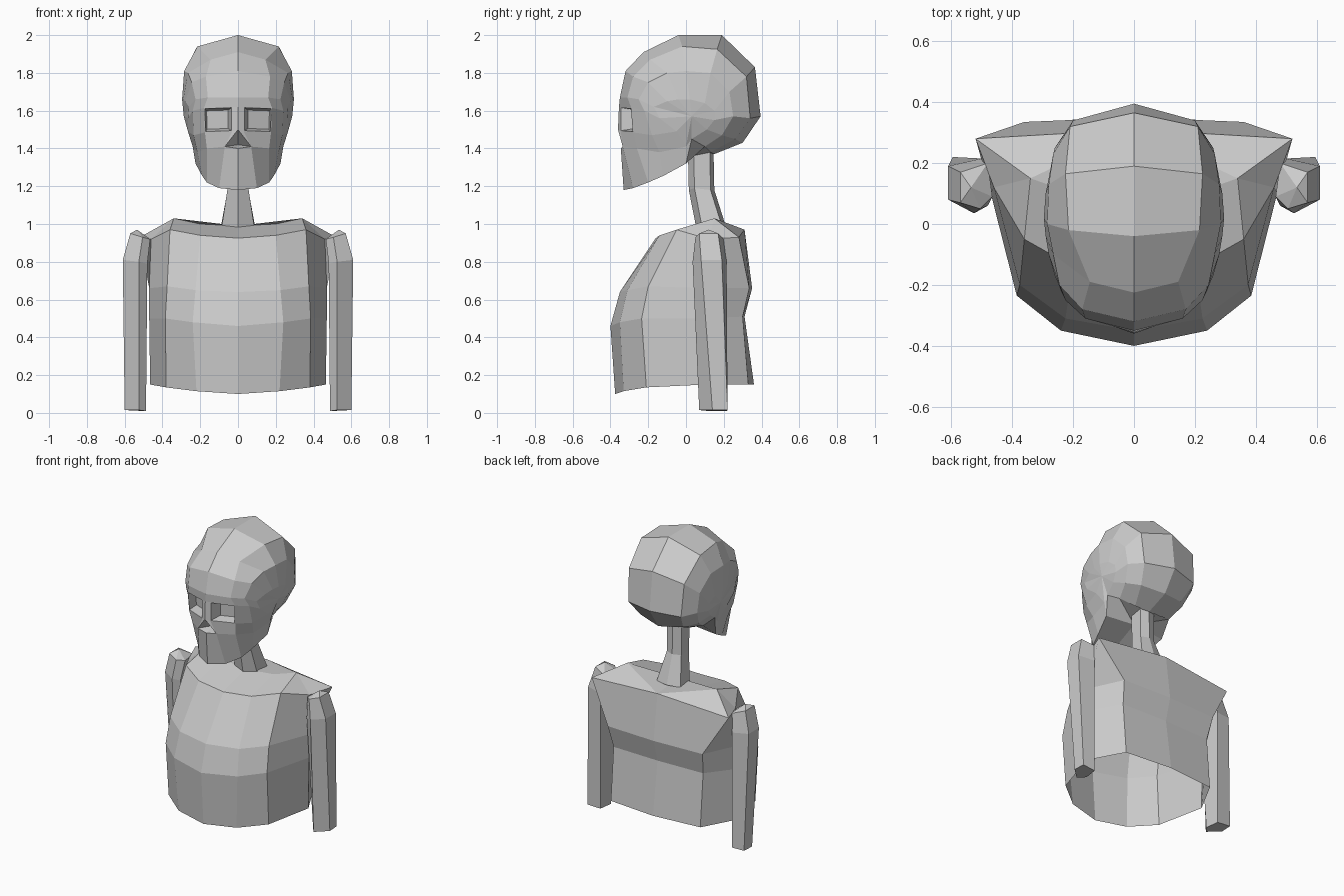
import bpy, bmesh
from mathutils import Vector

if "Cube" in bpy.data.objects:
    bpy.data.objects.remove(bpy.data.objects["Cube"])

bone = bpy.data.materials.new("bone_grey")
bone.diffuse_color = (0.6, 0.6, 0.6, 1)
bone.use_nodes = True
bone.node_tree.nodes["Principled BSDF"].inputs["Base Color"].default_value = bone.diffuse_color


class Part:
    """Half mesh built from named points, mirrored across x = 0."""
    def __init__(self, name):
        self.name, self.bm = name, bmesh.new()

    def row(self, *pts):
        return [self.bm.verts.new(p) for p in pts]

    def face(self, *vs):
        return self.bm.faces.new(vs)

    def strip(self, a, b, closed=False):
        n = len(a)
        return [self.face(a[i], a[(i + 1) % n], b[(i + 1) % n], b[i])
                for i in range(n if closed else n - 1)]

    def finish(self):
        bmesh.ops.recalc_face_normals(self.bm, faces=self.bm.faces[:])
        me = bpy.data.meshes.new(self.name)
        self.bm.to_mesh(me)
        self.bm.free()
        me.materials.append(bone)
        ob = bpy.data.objects.new(self.name, me)
        bpy.context.collection.objects.link(ob)
        m = ob.modifiers.new("mirror", 'MIRROR')
        m.use_clip = True
        m.merge_threshold = 0.001


# Rib cage: open-bottomed shell, rings from front centre round to back centre
p = Part("rib_cage")
rings = [
    p.row((0, -.375, .10), (.22, -.33, .115), (.38, -.21, .135), (.465, .1, .15), (.34, .33, .15), (0, .36, .15)),
    p.row((0, -.40, .46), (.24, -.35, .48), (.385, -.235, .50), (.47, .1, .50), (.34, .30, .51), (0, .31, .51)),
    p.row((0, -.35, .64), (.225, -.31, .65), (.375, -.20, .67), (.47, .1, .66), (.36, .335, .66), (0, .35, .66)),
    p.row((0, -.16, .925), (.20, -.14, .94), (.36, -.05, .97), (.46, .12, .92), (.52, .28, .93), (0, .31, .97)),
]
for a, b in zip(rings, rings[1:]):
    p.strip(a, b)
# Shoulder top
t = p.row((0, .08, .99), (.2, .1, 1.0), (.34, .15, 1.03))
r = rings[3]
p.strip(r[:3], t)
p.face(r[2], r[3], t[2])
p.face(r[3], r[4], t[2])
p.face(r[4], r[5], t[2])
p.face(t[0], t[1], t[2], r[5])
p.finish()

# Arms: five-sided posts with a rounded shoulder end leaning inward
p = Part("arms")
arm = [
    p.row((.525, .07, .015), (.60, .14, .015), (.595, .22, .015), (.50, .215, .01), (.487, .12, .01)),
    p.row((.525, .035, .80), (.61, .08, .81), (.61, .19, .81), (.50, .215, .80), (.48, .06, .79)),
    p.row((.505, .05, .93), (.57, .07, .95), (.57, .17, .95), (.48, .20, .92), (.465, .09, .92)),
]
for a, b in zip(arm, arm[1:]):
    p.strip(a, b, True)
p.face(*arm[0])
tip = p.row((.535, .12, .97))[0]
for i in range(5):
    p.face(arm[2][i], arm[2][(i + 1) % 5], tip)
p.finish()

# Neck: bent tapering column
p = Part("neck")
neck = [p.row((0, y0, z0), (w, y0 + .03, z0 + .01), (w, y1 - .02, z1), (0, y1, z1))
        for y0, z0, y1, z1, w in ((.06, .95, .21, .99, .09), (.015, 1.18, .15, 1.18, .055),
                                  (.01, 1.40, .145, 1.42, .055))]
for a, b in zip(neck, neck[1:]):
    p.strip(a, b)
p.finish()

# Cranium: rows from the forehead over the crown to the nape
p = Part("skull")
c = [
    p.row((0, -.35, 1.67), (.16, -.31, 1.67), (.225, -.25, 1.66), (.26, -.17, 1.62)),
    p.row((0, -.32, 1.81), (.17, -.28, 1.78), (.245, -.2, 1.75), (.28, -.10, 1.65)),
    p.row((0, -.225, 1.91), (.145, -.19, 1.87), (.265, -.1, 1.80), (.29, -.04, 1.66)),
    p.row((0, -.04, 2.0), (.215, -.02, 1.94), (.285, 0, 1.81), (.296, .02, 1.66)),
    p.row((0, .19, 2.0), (.225, .165, 1.925), (.28, .13, 1.80), (.29, .1, 1.64)),
    p.row((0, .365, 1.83), (.21, .32, 1.78), (.265, .23, 1.70), (.28, .15, 1.60)),
    p.row((0, .395, 1.57), (.20, .34, 1.56), (.26, .25, 1.57), (.275, .15, 1.55)),
    p.row((0, .30, 1.43), (.16, .26, 1.45), (.23, .19, 1.47), (.26, .11, 1.50)),
    p.row((0, .15, 1.37), (.10, .13, 1.38), (.20, .10, 1.41), (.24, .03, 1.45)),
]
for a, b in zip(c, c[1:]):
    p.strip(a, b)

# Face rows: centre, nose side, eye corner, cheek, jaw hinge
brow = p.row((0, -.355, 1.62), (.03, -.345, 1.62), (.18, -.29, 1.615), (.24, -.22, 1.60), (.265, -.14, 1.56))
eye = p.row((0, -.36, 1.50), (.03, -.345, 1.49), (.175, -.28, 1.485), (.235, -.18, 1.47), (.265, -.05, 1.49))
lip = p.row((0, -.345, 1.40), (.07, -.335, 1.41), (.165, -.26, 1.40), (.215, -.14, 1.38), (.24, .0, 1.41))
chin = p.row((0, -.33, 1.18), (.10, -.28, 1.19), (.165, -.2, 1.22), (.19, -.12, 1.255), (.225, .0, 1.32))
p.face(c[0][0], c[0][1], brow[2], brow[1], brow[0])
p.strip(c[0][1:], brow[2:])
sockets = p.strip(brow, eye)
p.strip(eye[1:], lip[1:])
p.strip(lip, chin)

# Nose opening
n = p.row((0, -.26, 1.42))[0]
p.face(eye[0], eye[1], lip[1])
p.face(eye[0], lip[1], n)
p.face(n, lip[1], lip[0])

# Temple fan
hub = p.row((.287, .03, 1.57))[0]
loop = [brow[4]] + [q[3] for q in c] + [lip[4], eye[4]]
for i, v in enumerate(loop):
    p.face(v, loop[(i + 1) % len(loop)], hub)

# Underside of jaw and skull
u = p.row((0, -.15, 1.27), (0, 0, 1.34))
p.face(chin[0], chin[1], chin[2], u[0])
p.face(chin[2], chin[3], u[0])
p.face(chin[3], chin[4], u[1], u[0])
p.face(chin[4], lip[4], c[8][3])
p.face(chin[4], c[8][3], c[8][2], u[1])
p.face(c[8][2], c[8][1], c[8][0], u[1])

# Eye socket: inset and sunk
bmesh.ops.recalc_face_normals(p.bm, faces=p.bm.faces[:])
socket = sockets[1]
bmesh.ops.inset_individual(p.bm, faces=[socket], thickness=.006)
ext = bmesh.ops.extrude_discrete_faces(p.bm, faces=[socket])["faces"][0]
mid = ext.calc_center_median()
for v in ext.verts:
    v.co = mid + (v.co - mid) * .8 + Vector((.005, .07, 0))
p.finish()
